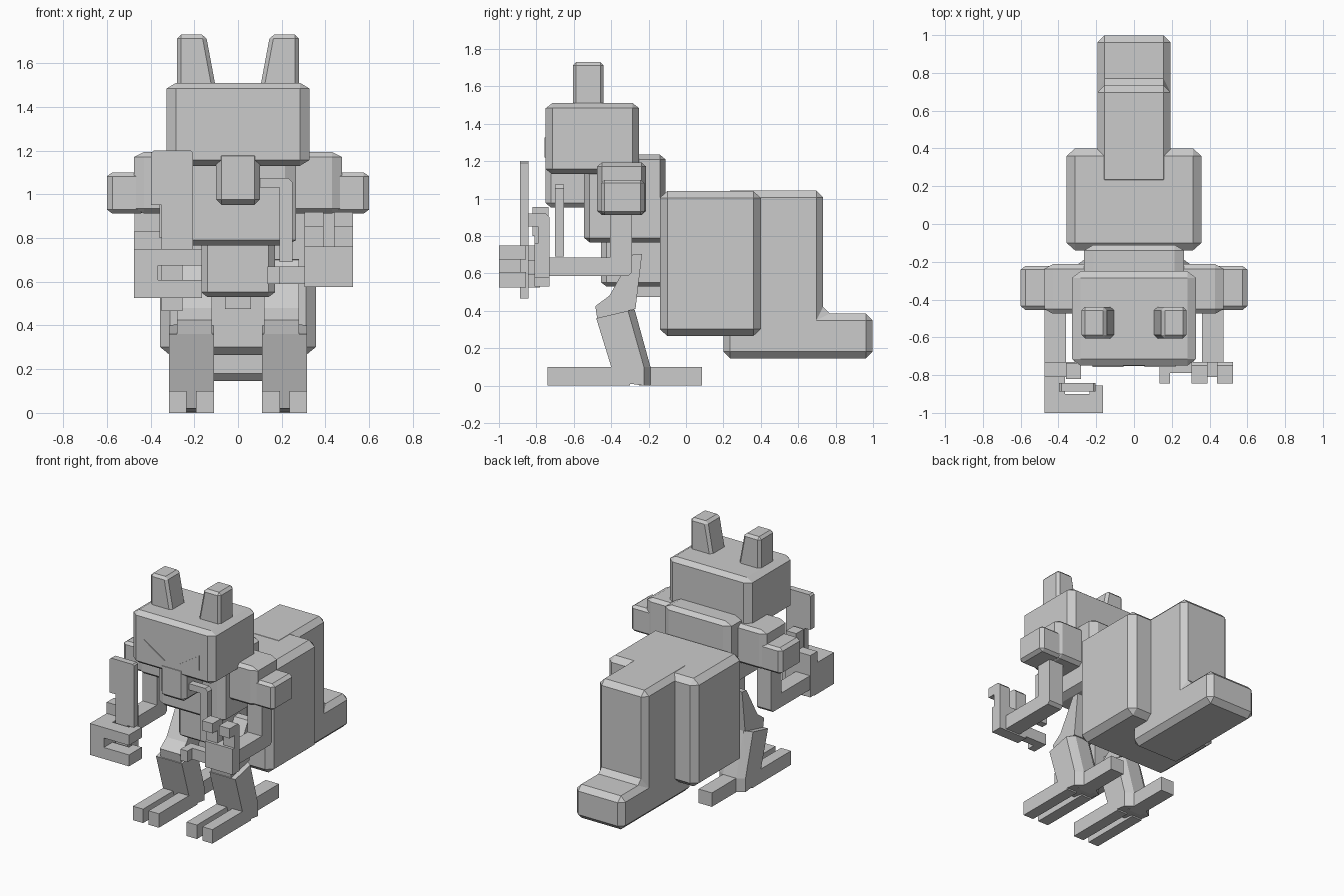
import bpy, bmesh
from mathutils import Vector

old = bpy.data.objects.get("Cube")
if old:
    bpy.data.objects.remove(old, do_unlink=True)

grey = bpy.data.materials.new("plain_grey")
grey.use_nodes = True
grey.diffuse_color = (0.6, 0.6, 0.6, 1)
shader = next(n for n in grey.node_tree.nodes if n.type == 'BSDF_PRINCIPLED')
shader.inputs["Base Color"].default_value = (0.6, 0.6, 0.6, 1)


def finish(name, bm):
    bmesh.ops.recalc_face_normals(bm, faces=bm.faces)
    mesh = bpy.data.meshes.new(name)
    bm.to_mesh(mesh)
    bm.free()
    mesh.materials.append(grey)
    obj = bpy.data.objects.new(name, mesh)
    bpy.context.collection.objects.link(obj)
    return obj


def chamfer(bm, width):
    bmesh.ops.bevel(bm, geom=bm.edges[:], offset=width, segments=1,
                    affect='EDGES', profile=0.5)


def box(name, x, y, z, cut=None):
    """Box from ranges; cut gives the chamfer along each axis."""
    bm = bmesh.new()
    bmesh.ops.create_cube(bm, size=1)
    size = Vector((x[1] - x[0], y[1] - y[0], z[1] - z[0]))
    mid = Vector((x[0] + x[1], y[0] + y[1], z[0] + z[1])) / 2
    c = Vector(cut) if cut else Vector((1, 1, 1))
    for v in bm.verts:
        v.co = Vector([v.co[i] * size[i] / c[i] for i in range(3)])
    if cut:
        chamfer(bm, 1)
    for v in bm.verts:
        v.co = Vector([v.co[i] * c[i] for i in range(3)]) + mid
    return finish(name, bm)


def prism(name, profile, axis, lo, hi, cut=0):
    """Extrude a 2D outline along x (outline is y,z) or y (outline is x,z)."""
    bm = bmesh.new()
    place = (lambda p: (lo, p[0], p[1])) if axis == 'x' else (lambda p: (p[0], lo, p[1]))
    face = bm.faces.new([bm.verts.new(place(p)) for p in profile])
    out = bmesh.ops.extrude_face_region(bm, geom=[face])
    move = Vector((hi - lo, 0, 0)) if axis == 'x' else Vector((0, hi - lo, 0))
    for v in out["geom"]:
        if isinstance(v, bmesh.types.BMVert):
            v.co += move
    bmesh.ops.recalc_face_normals(bm, faces=bm.faces)
    if cut:
        chamfer(bm, cut)
    return finish(name, bm)


def hull(name, points):
    bm = bmesh.new()
    for p in points:
        bm.verts.new(p)
    bmesh.ops.convex_hull(bm, input=bm.verts[:])
    bmesh.ops.dissolve_limit(bm, angle_limit=0.02, verts=bm.verts[:], edges=bm.edges[:])
    return finish(name, bm)


def span(s, a, b):
    return (min(s * a, s * b), max(s * a, s * b))


# Head and torso
box("head", (-.328, .328), (-.75, -.25), (1.13, 1.51), (.045, .035, .027))
box("muzzle", (-.1, .1), (-.752, -.5), (.952, 1.2), (.025, .03, .025))
box("chest", (-.265, .265), (-.545, -.11), (.765, 1.235), (.05, .03, .025))
box("abdomen", (-.17, .17), (-.455, -.1), (.53, .83), (.03, .03, .022))
box("pelvis", (-.06, .06), (-.3, -.14), (.475, .6))

# Large rear body and L-shaped tail
box("rear_body", (-.357, .357), (-.14, .4), (.265, 1.04), (.045, .04, .037))
tail = [(.2, .145), (.998, .145), (.998, .385), (.733, .385), (.733, 1.042), (.2, 1.042)]
prism("tail", tail, 'x', -.193, .193, .036)

# Bent pipe hanging from the muzzle
pipe = [(.06, 1.075), (.23, 1.075), (.25, 1.055), (.25, .69), (.19, .69),
        (.19, 1.03), (.06, 1.03)]
prism("bent_pipe", pipe, 'y', -.7, -.652)

for s, side in ((1, "left"), (-1, "right")):
    # Tapered ear
    ear = [(s * .1, 1.48), (s * .278, 1.48), (s * .278, 1.73), (s * .147, 1.73)]
    prism(side + "_ear", ear, 'y', -.605, -.44, .018)
    # Eye plate
    eye = [(s * .055, 1.22), (s * .22, 1.22), (s * .22, 1.327)]
    prism(side + "_eye", eye, 'y', -.756, -.749)

    # Shoulder, stub and bent arm
    box(side + "_shoulder", span(s, .2, .475), (-.475, -.213), (.912, 1.193), (.045, .025, .022))
    box(side + "_shoulder_stub", span(s, .42, .6), (-.455, -.222), (.912, 1.1), (.025, .02, .018))
    arm = [(-.405, 1), (-.405, .685), (-.74, .685), (-.74, .585), (-.31, .585),
           (-.29, .605), (-.29, 1)]
    prism(side + "_arm", arm, 'x', *span(s, .36, .473))

    # Thigh, with a backward bent knee
    thigh = [(-.235, .705), (-.285, .7), (-.41, .48), (-.485, .425), (-.475, .36), (-.27, .41)]
    prism(side + "_thigh", thigh, 'x', *span(s, .12, .28))
    # Shin with chamfered rear edges
    front = [(-.48, .36), (-.31, .4), (-.225, .1), (-.225, 0), (-.375, .02)]
    back = [(-.275, .408), (-.19, .1), (-.19, 0)]
    shin = [(s * x, y, z) for y, z in front for x in (.11, .315)]
    shin += [(s * x, y, z) for y, z in back for x in (.16, .265)]
    hull(side + "_shin", shin)
    # Two toes and a heel spur
    box(side + "_inner_toe", span(s, .11, .192), (-.74, -.3), (0, .1))
    box(side + "_outer_toe", span(s, .235, .315), (-.74, -.3), (0, .1))
    box(side + "_heel", span(s, .16, .265), (-.25, .085), (0, .1))

# Left hand: open palm, raised fingers and thumb
box("left_palm", (.305, .525), (-.81, -.73), (.575, .76))
for x in ((.305, .39), (.44, .525)):
    finger = [(-.73, .74), (-.73, .9), (-.75, .92), (-.845, .92), (-.845, .85),
              (-.79, .85), (-.79, .74)]
    prism("left_finger", finger, 'x', *x)
box("left_thumb", (.135, .32), (-.79, -.73), (.59, .67))
box("left_thumb_tip", (.135, .19), (-.845, -.73), (.59, .67))

# Right hand: palm, thumb and two fingers curled round a handle
box("right_palm", (-.475, -.28), (-.81, -.73), (.53, .83))
box("right_thumb", (-.36, -.28), (-.82, -.735), (.8, .955))
box("right_knuckles", (-.475, -.365), (-1, -.78), (.525, .75))
for z in ((.525, .607), (.675, .75)):
    box("right_finger", (-.4, -.165), (-1, -.9), z)
    box("right_fingertip", (-.235, -.165), (-.95, -.855), z)

# Flat tool held upright
tool = [(-.35, .465), (-.255, .465), (-.255, .75), (-.205, .75), (-.205, 1.19),
        (-.215, 1.2), (-.385, 1.2), (-.397, 1.19), (-.397, .95), (-.35, .95)]
prism("held_tool", tool, 'y', -.888, -.842)
